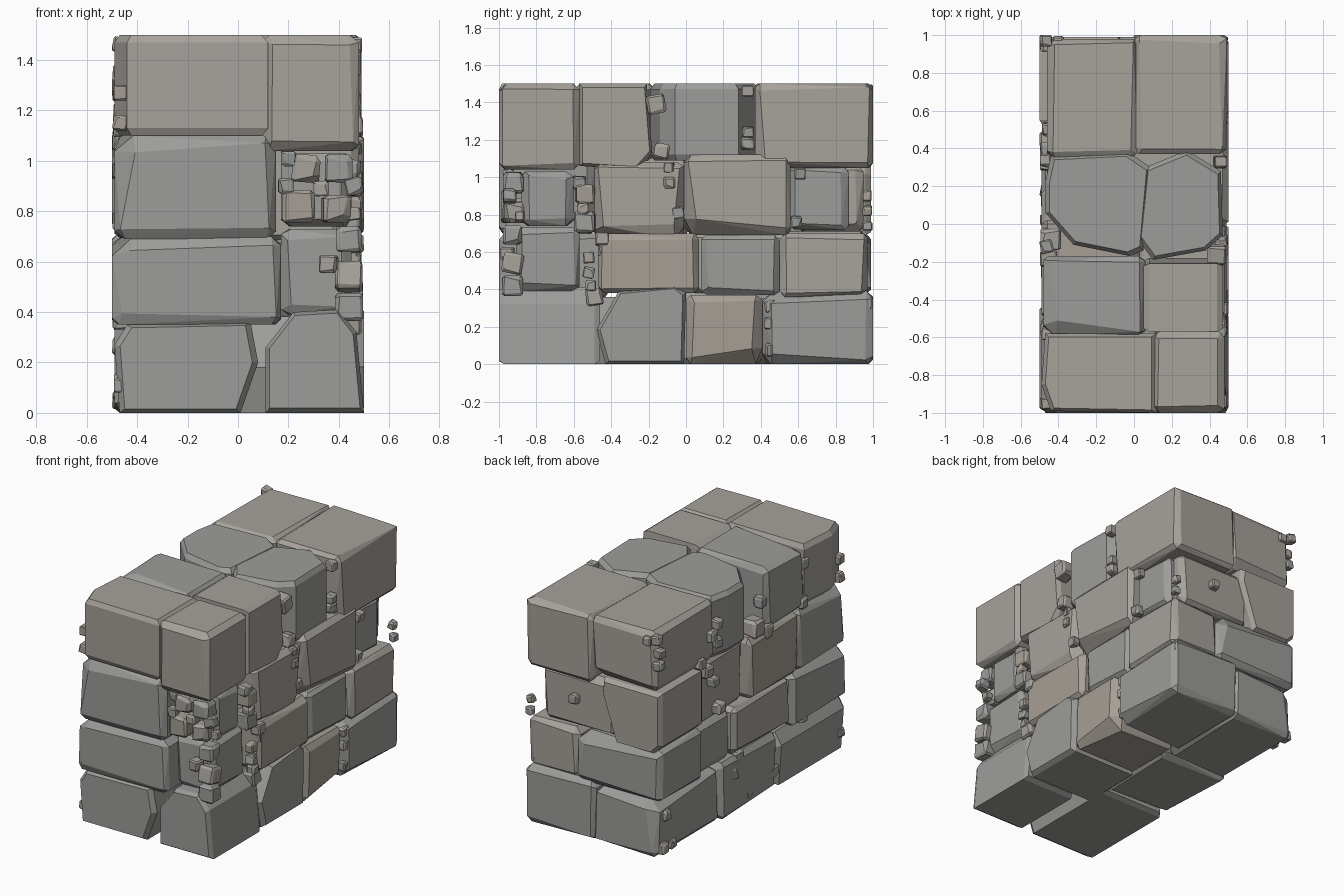
import bpy, bmesh, math, random
from mathutils import Vector, Matrix

random.seed(11)


def make_mat(name, col):
    m = bpy.data.materials.new(name)
    m.diffuse_color = (*col, 1)
    return m


WARM = make_mat("warm_stone", (0.385, 0.36, 0.33))
GREY = make_mat("grey_stone", (0.335, 0.335, 0.325))
TAN = make_mat("tan_stone", (0.38, 0.345, 0.305))


def hull_object(name, points, turn=None, mid=None):
    """Flat-faced stone from the hull of its corner points, trimmed to the wall block."""
    bm = bmesh.new()
    for p in points:
        bm.verts.new(p)
    bmesh.ops.convex_hull(bm, input=bm.verts[:])
    bmesh.ops.delete(bm, geom=[v for v in bm.verts if not v.link_faces], context='VERTS')
    bmesh.ops.dissolve_limit(bm, angle_limit=math.radians(1), verts=bm.verts[:], edges=bm.edges[:])
    bmesh.ops.recalc_face_normals(bm, faces=bm.faces[:])
    if turn:
        bm.transform(turn)
    if mid:
        bm.transform(Matrix.Translation(mid))
    for v in bm.verts:
        v.co = (max(-.5, min(.5, v.co.x)), max(-1, min(1, v.co.y)), max(0, min(1.5, v.co.z)))
    me = bpy.data.meshes.new(name)
    bm.to_mesh(me)
    bm.free()
    me.materials.append(random.choice([WARM, WARM, WARM, GREY, GREY, TAN]))
    bpy.context.collection.objects.link(bpy.data.objects.new(name, me))


def block(name, lo, hi, c, big=0.12, spin=0.0):
    """Chipped box: three inset points per corner, some corners cut deeper."""
    lo, hi = Vector(lo), Vector(hi)
    half = (hi - lo) / 2
    pts = []
    for sx in (-1, 1):
        for sy in (-1, 1):
            for sz in (-1, 1):
                cut = c * (random.uniform(1.5, 2.2) if random.random() < big else 1)
                for axis in range(3):
                    p = Vector((sx * half.x, sy * half.y, sz * half.z))
                    for k, s in enumerate((sx, sy, sz)):
                        if k != axis:
                            p[k] -= s * min(cut * random.uniform(0.4, 1.0), half[k] * 0.6)
                    pts.append(p)
    turn = Matrix.Rotation(random.uniform(-spin, spin), 4, random.choice('XYZ')) if spin else None
    hull_object(name, pts, turn, (lo + hi) / 2)


def prism(name, outline, lo, hi, axis, c=0.03):
    """Stone with a hand-picked outline, extruded along an axis with chamfered ends."""
    pts = []
    mu = sum(p[0] for p in outline) / len(outline)
    mv = sum(p[1] for p in outline) / len(outline)
    for u, v in outline:
        for d, k in ((lo, .92), (lo + c, 1), (hi - c, 1), (hi, .92)):
            p = [mu + (u - mu) * k, mv + (v - mv) * k]
            p.insert(axis, d)
            pts.append(Vector(p))
    hull_object(name, pts)


# Big blocks per course: x0, x1, y0, y1, z0, z1
course_1 = [
    (.00, .50, 0, .41, 0, .37), (-.02, .50, .41, 1, 0, .39),
    (-.49, .02, -.28, .32, 0, .38), (-.47, .00, .32, .99, 0, .38)]
course_2 = [
    (-.50, .17, -1, -.42, .35, .70), (.17, .45, -.91, -.57, .39, .73),
    (.00, .49, -.47, .07, .38, .70), (.00, .47, .08, .50, .37, .69),
    (.12, .49, .50, .97, .36, .70), (-.49, .02, -.41, .19, .38, .70),
    (-.46, .02, .19, .54, .38, .70), (-.50, .13, .52, .99, .37, .71)]
course_3 = [
    (-.49, .15, -1, -.49, .69, 1.10), (.17, .45, -.88, -.60, .74, 1.03),
    (.02, .48, -.49, -.01, .67, 1.08), (.00, .50, -.01, .56, .69, 1.12),
    (.10, .45, .55, .87, .72, 1.06), (-.14, .40, .60, .95, .71, 1.07),
    (-.44, .03, .02, .50, .69, 1.10), (-.49, .03, -.50, .02, .69, 1.10)]
course_4 = [
    (.10, .48, -1, -.57, 1.04, 1.5), (-.48, .06, -.59, -.17, 1.09, 1.5),
    (.00, .49, .37, 1, 1.05, 1.5), (-.46, .02, .35, .98, 1.10, 1.5)]
for i, course in enumerate((course_1, course_2, course_3, course_4), 1):
    for x0, x1, y0, y1, z0, z1 in course:
        block(f"course_{i}_block", (x0, y0, z0), (x1, y1, z1), 0.045)

# Rounded blocks in the middle of the top (outline in x, y)
prism("top_left_middle", [(-.44, .36), (-.03, .38), (.09, .30), (.05, -.14), (-.02, -.17),
                          (-.32, -.11), (-.47, .06), (-.47, .22)], 1.09, 1.5, 2)
prism("top_right_middle", [(.06, .30), (.28, .39), (.46, .28), (.47, -.06), (.38, -.14),
                           (.10, -.19), (.02, -.08)], 1.09, 1.5, 2)
# Front corner blocks (outline in x, z) and slanted side blocks (outline in y, z)
prism("front_left_base", [(-.47, 0), (.01, 0), (.08, .20), (.05, .36), (-.44, .35), (-.49, .27)],
      -1, -.28, 1)
prism("front_right_base", [(.11, 0), (.11, .26), (.22, .40), (.40, .41), (.47, .32), (.50, 0)],
      -1, -.46, 1)
prism("right_side_base", [(-.43, 0), (-.48, .18), (-.36, .39), (-.05, .42), (0, .38), (-.01, 0)],
      -.02, .50, 0)
prism("right_side_top", [(-.57, 1.06), (-.26, 1.04), (-.18, 1.13), (-.21, 1.5), (-.57, 1.5)],
      .05, .47, 0)
prism("front_left_top", [(-.44, -.99), (.12, -1), (.12, -.58), (-.47, -.58), (-.49, -.85)],
      1.10, 1.5, 2)
prism("back_left_corner", [(-.50, 1.10), (-.50, .75), (-.44, .69), (-.17, .69), (-.06, 1.02), (-.07, 1.10)],
      .52, .99, 1)

# Small filler stones: position along the face, height, size
right = [(-.16, 1.39, .10), (-.13, 1.14, .08), (.33, 1.46, .06), (.33, 1.24, .06),
         (.33, 1.18, .07), (-.09, 1.05, .05), (-.09, .97, .06), (-.04, .81, .06),
         (.61, 1.02, .06), (.59, .76, .06), (.97, .82, .05), (.97, .74, .05),
         (-.54, .91, .10), (-.55, .83, .06), (-.57, .97, .07), (-.54, .76, .11),
         (-.52, .57, .06), (-.52, .49, .06), (-.42, .52, .07), (-.44, .60, .06),
         (-.45, .67, .07), (-.51, .42, .06), (-.49, .36, .09), (.45, .31, .06),
         (.45, .22, .06), (.51, .24, .06), (.46, .08, .07), (.08, .08, .07),
         (-.89, .79, .05)]
left = [(.97, 1.46, .06), (.94, 1.36, .06), (.95, 1.28, .06), (.34, 1.33, .06),
        (.40, 1.27, .07), (.33, 1.20, .06), (.50, 1.12, .07), (.45, 1.05, .08),
        (.38, .96, .06), (.32, .76, .07), (.88, .26, .07), (.92, .05, .07),
        (.82, .04, .06), (-.12, 1.30, .07), (-.08, 1.14, .11), (-.18, 1.08, .09),
        (-.56, 1.13, .07), (-.58, 1.38, .07), (-.58, .47, .06), (-.56, .36, .06),
        (.18, .27, .08), (.02, .08, .06), (.12, .36, .07), (-.25, .12, .07),
        (-.95, 1.27, .06), (-.95, 1.15, .06), (-.96, .11, .06)]
front = [(.27, .97, .11), (.40, .97, .11), (.24, .82, .13), (.39, .81, .11),
         (.19, .90, .06), (.20, 1.01, .06), (.46, .90, .07), (.44, .69, .10),
         (.36, .59, .07), (.44, .54, .11), (.44, .42, .11), (.33, .89, .06)]
back = [(.46, .32, .06), (-.40, 1.44, .06), (.15, .90, .06)]


def fillers(name, rows, place):
    for a, z, s in rows:
        h = s / 2
        size = Vector((h, h, h))
        p = Vector(place(a, h + random.uniform(0, .015), z))
        block(name, p - size, p + size, s * 0.16, 0.25, 0.25)


fillers("right_filler", right, lambda a, d, z: (.5 - d, a, z))
fillers("left_filler", left, lambda a, d, z: (-.5 + d, a, z))
fillers("front_filler", front, lambda a, d, z: (a, -.99 + d, z))
fillers("back_filler", back, lambda a, d, z: (a, 1 - d, z))
